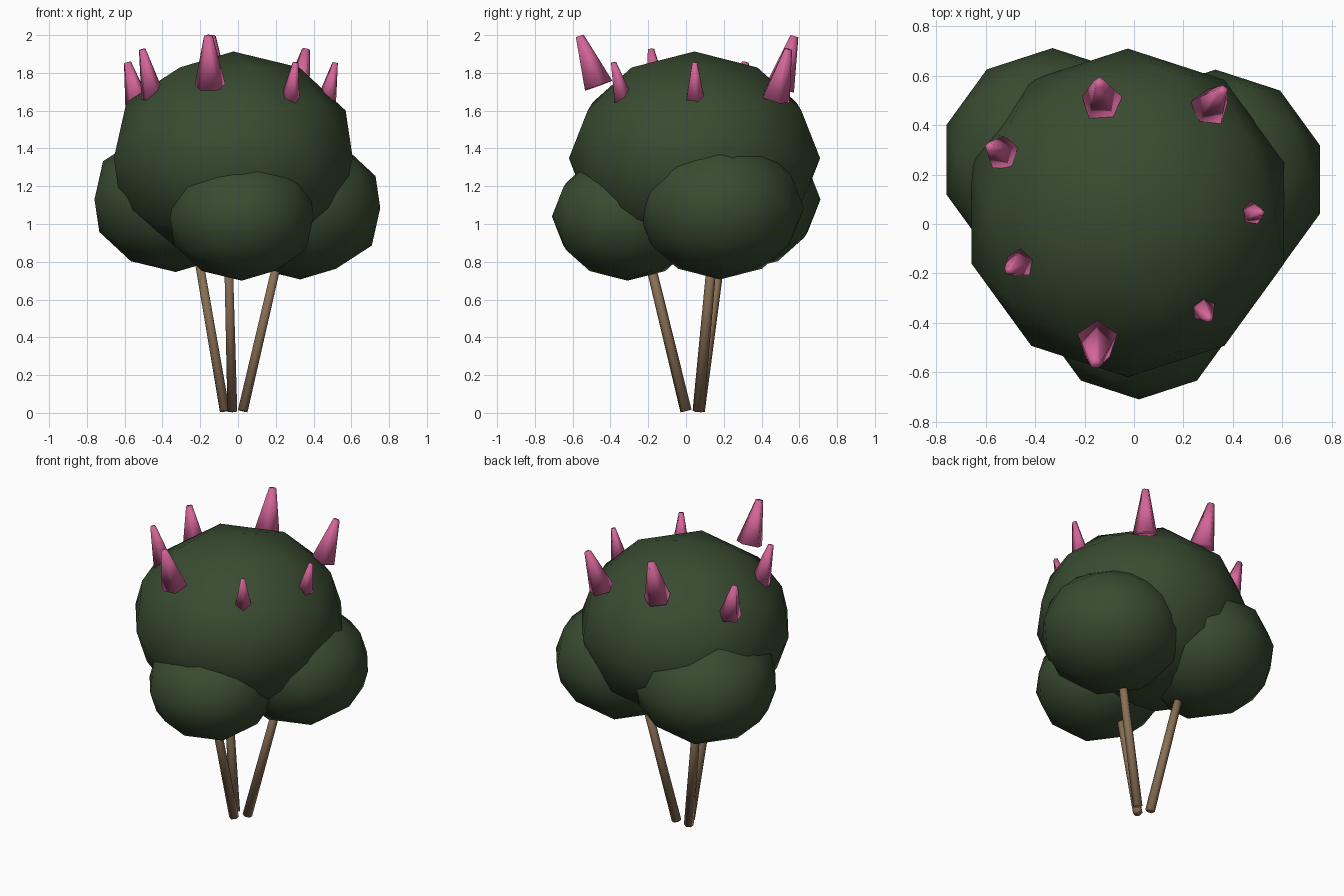
import bpy
import bmesh
from mathutils import Vector, Matrix

cube = bpy.data.objects.get("Cube")
if cube:
    bpy.data.objects.remove(cube, do_unlink=True)


def make_material(name, rgb):
    mat = bpy.data.materials.new(name)
    mat.use_nodes = True
    mat.diffuse_color = (*rgb, 1)
    mat.node_tree.nodes["Principled BSDF"].inputs["Base Color"].default_value = (*rgb, 1)
    return mat


LEAF = make_material("dark leaf green", (0.04, 0.07, 0.03))
BARK = make_material("brown bark", (0.25, 0.16, 0.09))
PETAL = make_material("pink bloom", (0.66, 0.13, 0.32))


def finish(bm, name, mat):
    mesh = bpy.data.meshes.new(name)
    for face in bm.faces:
        face.smooth = True
    bm.to_mesh(mesh)
    bm.free()
    mesh.materials.append(mat)
    obj = bpy.data.objects.new(name, mesh)
    bpy.context.collection.objects.link(obj)
    return obj


def leaf_ball(name, centre, radius):
    """Slightly flattened low-poly ball of leaves."""
    bm = bmesh.new()
    bmesh.ops.create_icosphere(bm, subdivisions=2, radius=radius)
    obj = finish(bm, name, LEAF)
    obj.location = centre
    obj.scale.z = 0.85


def tapered(name, start, end, r_start, r_end, sides, mat):
    """Capped cone running from start to end."""
    start, end = Vector(start), Vector(end)
    axis = end - start
    bm = bmesh.new()
    bmesh.ops.create_cone(bm, cap_ends=True, segments=sides, radius1=r_start,
                          radius2=r_end, depth=axis.length)
    turn = Vector((0, 0, 1)).rotation_difference(axis).to_matrix().to_4x4()
    bm.transform(Matrix.Translation((start + end) / 2) @ turn)
    finish(bm, name, mat)


# Crown of leaves
leaf_ball("crown", (-0.025, 0.045, 1.348), 0.665)
leaf_ball("front_foliage", (0.02, -0.31, 1.04), 0.4)
leaf_ball("left_foliage", (0.33, 0.18, 1.085), 0.445)
leaf_ball("right_foliage", (-0.33, 0.26, 1.13), 0.452)

# Leaning trunks
trunks = {
    "front_trunk": ((-0.03, 0.0, 0.01), (-0.055, -0.24, 1.0)),
    "left_trunk": ((0.025, 0.065, 0.01), (0.255, 0.155, 1.0)),
    "right_trunk": ((-0.07, 0.07, 0.01), (-0.24, 0.205, 1.0)),
}
for name, (foot, top) in trunks.items():
    tapered(name, foot, top, 0.03, 0.025, 6, BARK)

# Pointed blooms around the crown: base centre, tip, base radius
blooms = [
    ((-0.13, 0.49, 1.72), (-0.14, 0.572, 1.995), 0.085),
    ((-0.148, -0.47, 1.73), (-0.157, -0.565, 1.995), 0.085),
    ((0.305, 0.47, 1.66), (0.36, 0.54, 1.925), 0.08),
    ((0.47, 0.045, 1.66), (0.515, 0.045, 1.855), 0.053),
    ((0.275, -0.335, 1.655), (0.305, -0.385, 1.855), 0.055),
    ((-0.45, -0.155, 1.67), (-0.507, -0.187, 1.925), 0.066),
    ((-0.53, 0.285, 1.63), (-0.585, 0.312, 1.855), 0.072),
]
for number, (base, tip, radius) in enumerate(blooms, 1):
    tapered(f"bloom_{number}", base, tip, radius, radius * 0.28, 5, PETAL)
